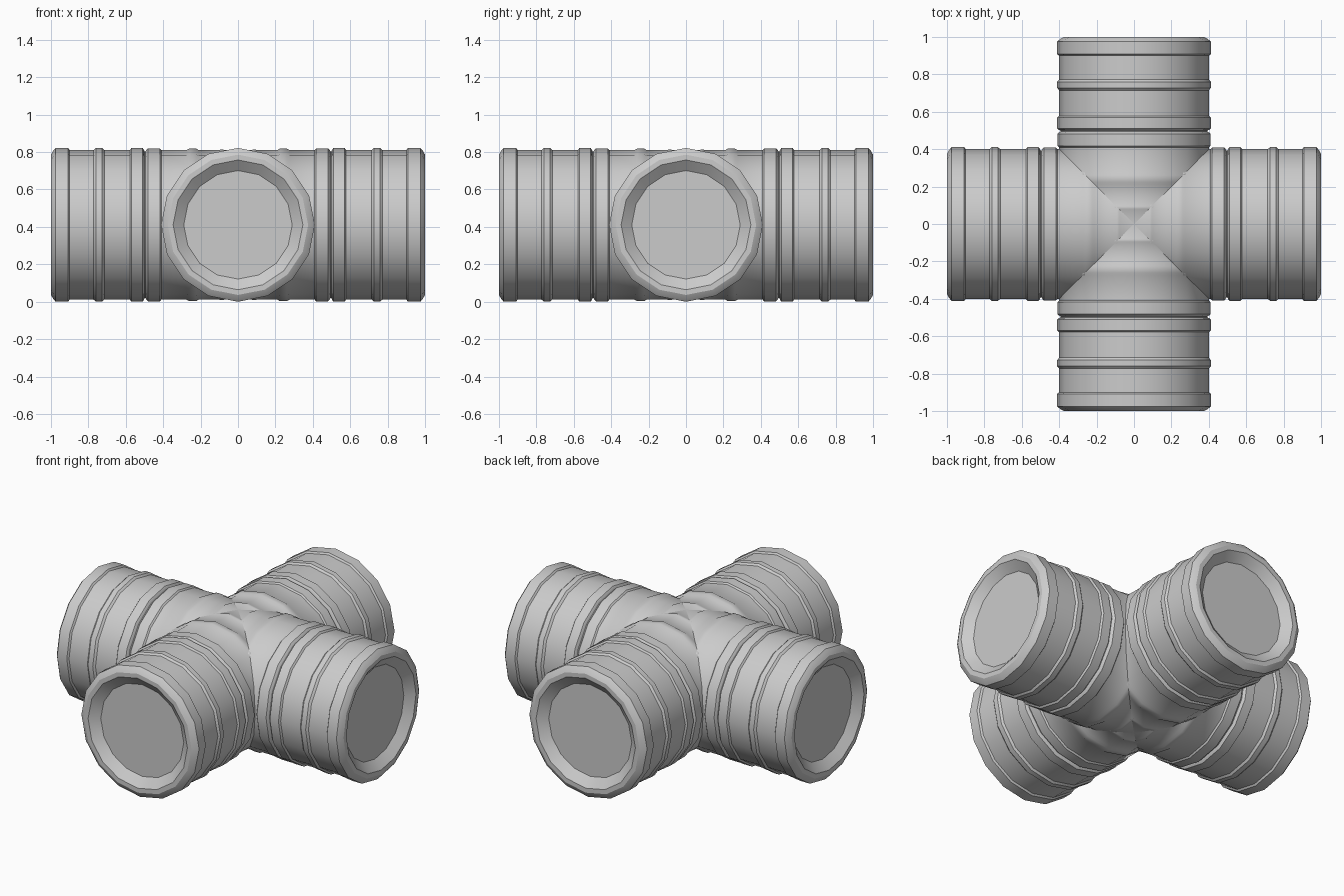
import bpy, bmesh, math
from mathutils import Matrix, Vector

cube = bpy.data.objects.get("Cube")
if cube:
    bpy.data.objects.remove(cube)

SIDES = 16
BODY, RING = 0.40, 0.411
CENTRE_Z = 0.411

grey = bpy.data.materials.new("pipe grey")
grey.use_nodes = True
colour = (0.6, 0.6, 0.6, 1)
grey.diffuse_color = colour
grey.node_tree.nodes["Principled BSDF"].inputs["Base Color"].default_value = colour


def ring(start, end, radius=RING, slope=0.008):
    """Raised band on the pipe wall, with sloping shoulders."""
    return [(start, BODY), (start + slope, radius), (end - slope, radius), (end, BODY)]


# Half profile of one arm: (distance from the centre, radius)
profile = [(0, BODY - 0.002)]
profile += ring(0.075, 0.1, 0.403, 0.006)
profile += ring(0.21, 0.275, 0.408, 0.014)
profile += ring(0.41, 0.49, 0.409)
profile += [(0.494, 0.392), (0.5, 0.392)]        # joint groove
profile += ring(0.502, 0.578)
profile += ring(0.715, 0.772, RING, 0.012)
profile += ring(0.9, 1.0)[:2]
profile += [(0.975, RING), (0.988, 0.396), (1.0, 0.375),   # rounded lip
            (1.0, 0.347), (0.955, 0.29), (0.955, 0)]       # mouth and recessed cap


def make_arm(name, turn):
    bm = bmesh.new()
    verts = [bm.verts.new((x, 0, r)) for x, r in profile]
    edges = [bm.edges.new(pair) for pair in zip(verts, verts[1:])]
    bmesh.ops.spin(bm, geom=verts + edges, cent=(0, 0, 0), axis=(1, 0, 0),
                   angle=math.tau, steps=SIDES)
    bmesh.ops.remove_doubles(bm, verts=bm.verts, dist=0.0005)
    # Make sure the wall faces outwards
    bm.normal_update()
    wall = max(bm.faces, key=lambda f: f.calc_center_median().z)
    if wall.normal.z < 0:
        bmesh.ops.reverse_faces(bm, faces=bm.faces)
    bm.transform(Matrix.Translation(Vector((0, 0, CENTRE_Z))) @ Matrix.Rotation(turn, 4, "Z"))
    mesh = bpy.data.meshes.new(name)
    bm.to_mesh(mesh)
    bm.free()
    mesh.materials.append(grey)
    arm = bpy.data.objects.new(name, mesh)
    bpy.context.collection.objects.link(arm)
    bpy.ops.object.select_all(action="DESELECT")
    arm.select_set(True)
    bpy.context.view_layer.objects.active = arm
    bpy.ops.object.shade_smooth_by_angle(angle=math.radians(30))


# Four equal arms form the cross
for i, side in enumerate(("left", "back", "right", "front")):
    make_arm(side + "_pipe_arm", i * math.pi / 2)
